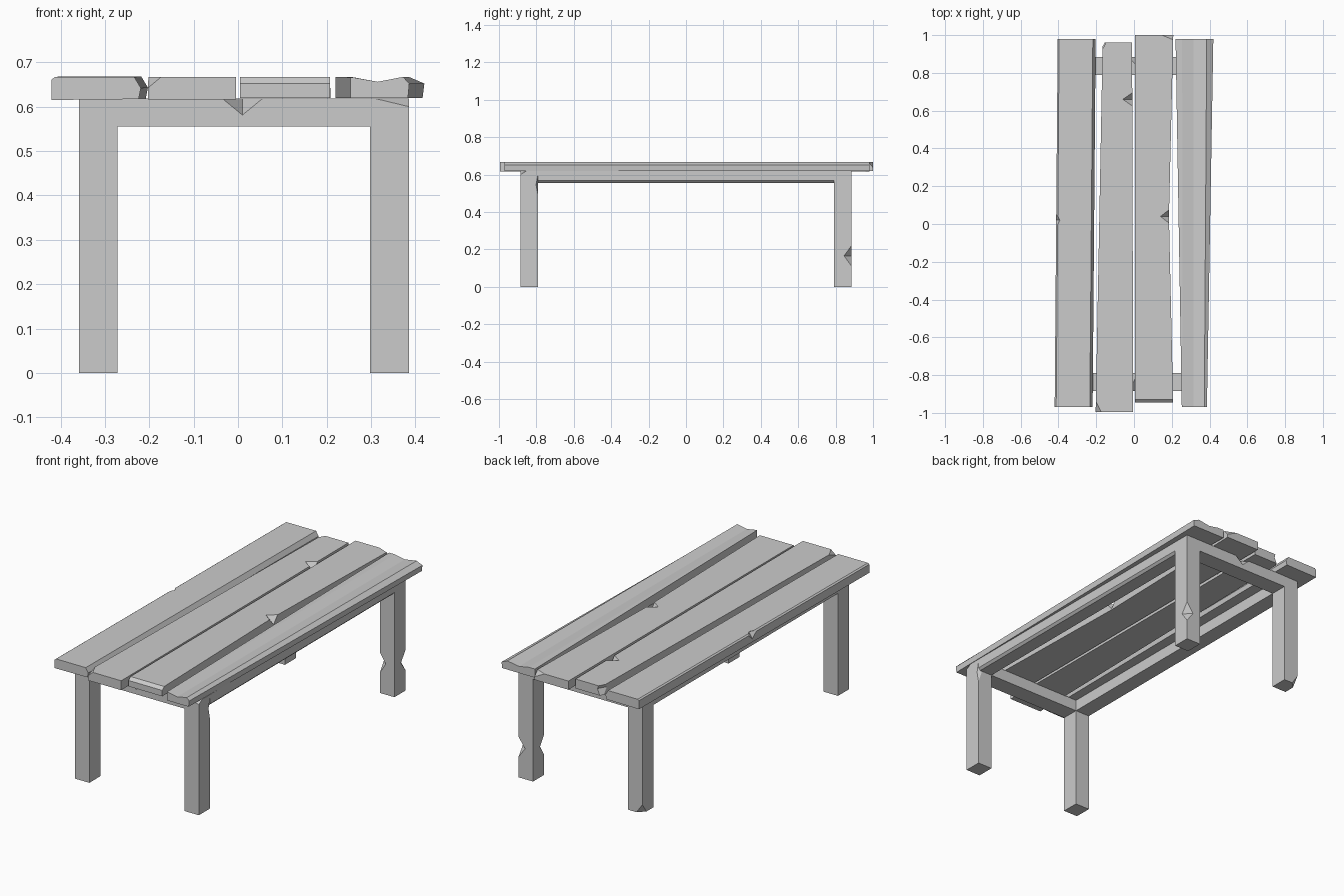
import bpy, bmesh
from mathutils import Vector

if "Cube" in bpy.data.objects:
    bpy.data.objects.remove(bpy.data.objects["Cube"])


def make(name, bm):
    bmesh.ops.recalc_face_normals(bm, faces=bm.faces)
    me = bpy.data.meshes.new(name)
    bm.to_mesh(me)
    bm.free()
    ob = bpy.data.objects.new(name, me)
    bpy.context.collection.objects.link(ob)
    return ob


def chip(ob, centre, radii):
    """Carve a splinter out of an edge or corner with an octahedron."""
    bm = bmesh.new()
    c, (rx, ry, rz) = Vector(centre), radii
    ring = [bm.verts.new(c + Vector(d)) for d in
            ((rx, 0, 0), (0, ry, 0), (-rx, 0, 0), (0, -ry, 0))]
    for tip in (bm.verts.new(c + Vector((0, 0, rz))), bm.verts.new(c - Vector((0, 0, rz)))):
        for i in range(4):
            bm.faces.new((ring[i], ring[(i + 1) % 4], tip))
    cutter = make("chip_cutter", bm)
    cutter.hide_render = True
    mod = ob.modifiers.new("chip", 'BOOLEAN')
    mod.operation, mod.solver, mod.object = 'DIFFERENCE', 'EXACT', cutter
    dg = bpy.context.evaluated_depsgraph_get()
    mesh = bpy.data.meshes.new_from_object(ob.evaluated_get(dg))
    ob.modifiers.clear()
    ob.data = mesh
    bpy.data.objects.remove(cutter)


def box(name, lo, hi):
    bm = bmesh.new()
    bmesh.ops.create_cube(bm, size=1)
    for v in bm.verts:
        v.co = Vector([lo[i] if v.co[i] < 0 else hi[i] for i in range(3)])
    return make(name, bm)


def plank(name, sections):
    """Loft (y, profile of x,z points) sections into a closed board."""
    bm = bmesh.new()
    rings = [[bm.verts.new((x, y, z)) for x, z in prof] for y, prof in sections]
    for a, b in zip(rings, rings[1:]):
        for i in range(len(a)):
            j = (i + 1) % len(a)
            bm.faces.new((a[i], a[j], b[j], b[i]))
    bm.faces.new(rings[0])
    bm.faces.new(rings[-1])
    return make(name, bm)


def rect(x0, x1, z0, z1):
    return [(x0, z0), (x1, z0), (x1, z1), (x0, z1)]


# Legs
XL, XR, YO, YI = (-0.358, -0.272), (0.298, 0.385), 0.885, 0.79
ZB, ZT = 0.555, 0.618
legs = {}
for sx, (x0, x1) in (("left", XL), ("right", XR)):
    for sy, (y0, y1) in (("front", (-YO, -YI)), ("back", (YI, YO))):
        legs[sy, sx] = box(f"{sy}_{sx}_leg", (x0, y0, 0), (x1, y1, ZT))
chip(legs["back", "right"], (0.385, YO, 0.165), (0.04, 0.04, 0.055))
chip(legs["back", "right"], (0.298, YI, 0.165), (0.035, 0.035, 0.055))
chip(legs["back", "left"], (-0.358, YO, 0), (0.035, 0.035, 0.05))
chip(legs["front", "right"], (0.385, -YI, 0.545), (0.02, 0.012, 0.06))
chip(legs["front", "right"], (0.385, -YO, ZT), (0.075, 0.03, 0.018))

# Rails between the legs
front = box("front_rail", (XL[1], -YO, ZB), (XR[0], -YI, ZT))
back = box("back_rail", (XL[1], YI, ZB), (XR[0], YO, ZT))
chip(front, (0.01, -YO, ZT), (0.045, 0.07, 0.037))
chip(back, (0.01, YO, ZT), (0.045, 0.04, 0.037))
box("left_rail", (XL[0], -YI, ZB), (XL[1], YI, ZT))
right = [(XR[0], ZB), (XR[1] - 0.012, ZB), (XR[1], ZB + 0.012), (XR[1], ZT), (XR[0], ZT)]
plank("right_rail", [(-YI, right), (YI, right)])

# Plank 1: skewed, with a worn right edge
p = [(-0.42, 0.615), (-0.224, 0.617), (-0.219, 0.642), (-0.234, 0.667),
     (-0.412, 0.667), (-0.42, 0.661)]
b1 = plank("top_plank_1", [(-0.97, p), (0.98, [(x + 0.016, z + 0.001) for x, z in p])])
chip(b1, (-0.413, 0.02, 0.666), (0.022, 0.04, 0.035))

# Plank 2: tapers towards the back
b2 = plank("top_plank_2", [(-0.995, rect(-0.203, -0.004, 0.616, 0.667)),
                           (0.96, rect(-0.166, -0.01, 0.616, 0.667))])
chip(b2, (-0.203, -0.995, 0.667), (0.03, 0.06, 0.025))
chip(b2, (-0.166, 0.96, 0.65), (0.025, 0.045, 0.06))
chip(b2, (-0.009, 0.66, 0.667), (0.05, 0.035, 0.04))

# Plank 3: waisted right edge, worn front end
b3 = plank("top_plank_3", [(-0.945, rect(0.005, 0.207, 0.62, 0.652)),
                           (-0.928, rect(0.005, 0.207, 0.62, 0.667)),
                           (0.04, rect(0.005, 0.185, 0.62, 0.667)),
                           (1.0, rect(0.005, 0.208, 0.62, 0.667))])
chip(b3, (0.185, 0.04, 0.667), (0.045, 0.035, 0.04))
chip(b3, (0.208, 1.0, 0.667), (0.06, 0.025, 0.03))

# Plank 4: tapers to the front, with a shallow groove along the top
plank("top_plank_4", [
    (-0.97, [(0.253, 0.62), (0.383, 0.62), (0.386, 0.652), (0.372, 0.667),
             (0.315, 0.656), (0.258, 0.666), (0.253, 0.666)]),
    (0.98, [(0.22, 0.62), (0.416, 0.62), (0.42, 0.652), (0.385, 0.667),
            (0.315, 0.656), (0.255, 0.667), (0.22, 0.667)])])
